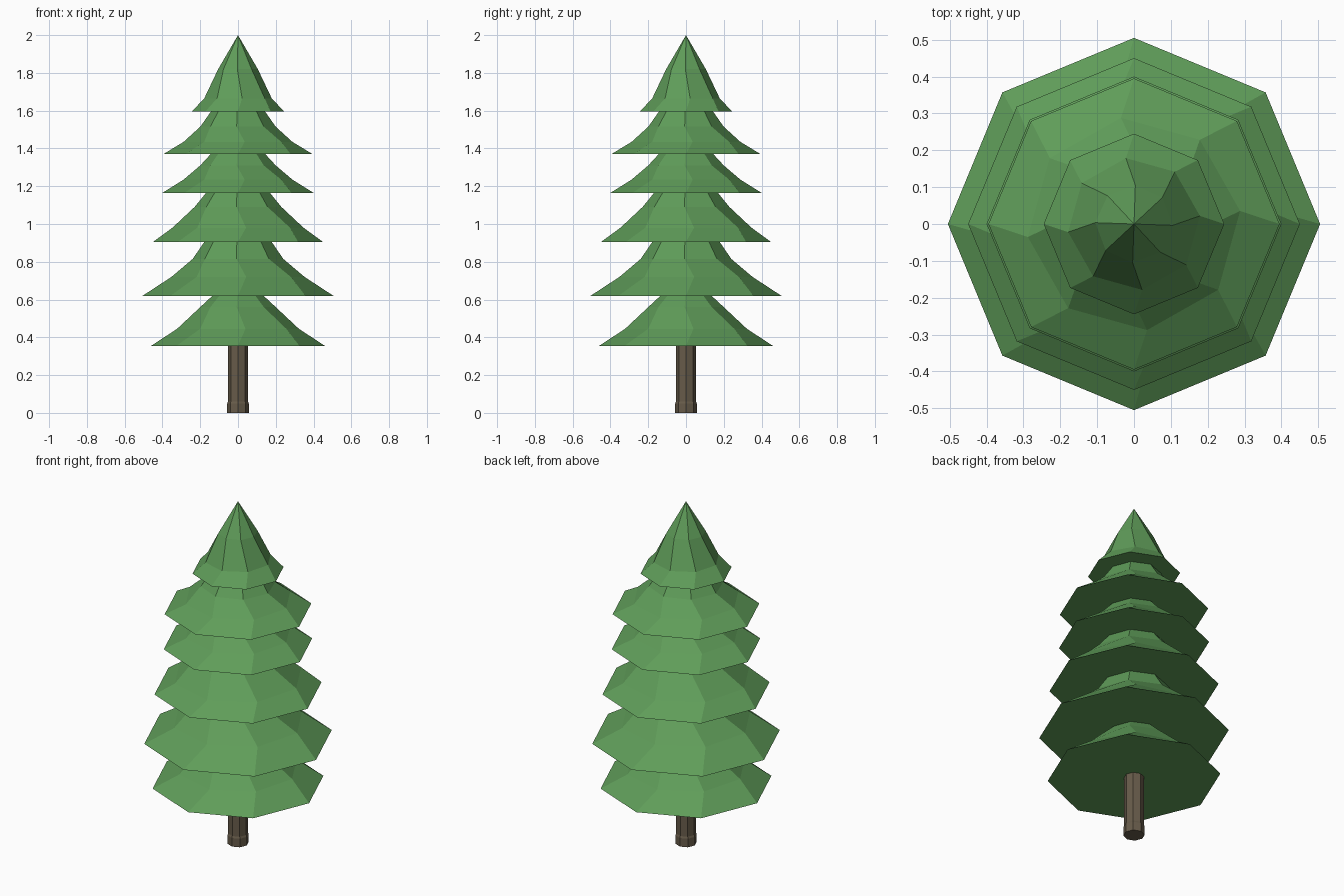
import bpy, bmesh, math

if "Cube" in bpy.data.objects:
    bpy.data.objects.remove(bpy.data.objects["Cube"])


def material(name, rgb):
    m = bpy.data.materials.new(name)
    m.diffuse_color = (*rgb, 1)
    m.use_nodes = True
    m.node_tree.nodes["Principled BSDF"].inputs["Base Color"].default_value = m.diffuse_color
    return m


green = material("needle green", (0.115, 0.335, 0.100))
brown = material("bark brown", (0.135, 0.105, 0.068))


def lathe(name, rings, sides, mat, tip=None):
    """Stack of polygon rings (radius, z, twist in degrees), capped or pointed."""
    bm = bmesh.new()
    loops = []
    for r, z, twist in rings:
        loop = []
        for i in range(sides):
            a = 2 * math.pi * i / sides + math.radians(twist)
            loop.append(bm.verts.new((r * math.cos(a), r * math.sin(a), z)))
        loops.append(loop)
    for lo, hi in zip(loops, loops[1:]):
        for i in range(sides):
            j = (i + 1) % sides
            bm.faces.new((lo[i], lo[j], hi[j], hi[i]))
    bm.faces.new(loops[0][::-1])
    if tip is None:
        bm.faces.new(loops[-1])
    else:
        top = bm.verts.new((0, 0, tip))
        for i in range(sides):
            bm.faces.new((loops[-1][i], loops[-1][(i + 1) % sides], top))
    bmesh.ops.recalc_face_normals(bm, faces=bm.faces)
    me = bpy.data.meshes.new(name)
    bm.to_mesh(me)
    bm.free()
    me.materials.append(mat)
    ob = bpy.data.objects.new(name, me)
    bpy.context.collection.objects.link(ob)
    return ob


# Trunk, slightly flared at the foot
lathe("trunk", [(0.057, 0, 0), (0.057, 0.05, 0), (0.053, 0.06, 0), (0.053, 1.15, 0)], 8, brown)

# Branch tiers: (radius, z) profile from the rim upwards, then hidden tip height
tiers = [
    ([(0.46, 0.355), (0.325, 0.445), (0.20, 0.56), (0.13, 0.625)], 0.70),
    ([(0.505, 0.62), (0.355, 0.72), (0.24, 0.815), (0.175, 0.91)], 0.99),
    ([(0.45, 0.905), (0.35, 0.98), (0.23, 1.09), (0.165, 1.17)], 1.25),
    ([(0.40, 1.165), (0.29, 1.235), (0.20, 1.31), (0.14, 1.375)], 1.44),
    ([(0.395, 1.37), (0.29, 1.435), (0.20, 1.515), (0.14, 1.60)], 1.68),
    ([(0.245, 1.595), (0.18, 1.665), (0.105, 1.82)], 2.0),
]
twists = [0, 7, -2, -2]
for n, (profile, tip) in enumerate(tiers):
    rings = [(r, z, t) for (r, z), t in zip(profile, twists)]
    lathe(f"branch_tier_{n + 1}", rings, 8, green, tip)
